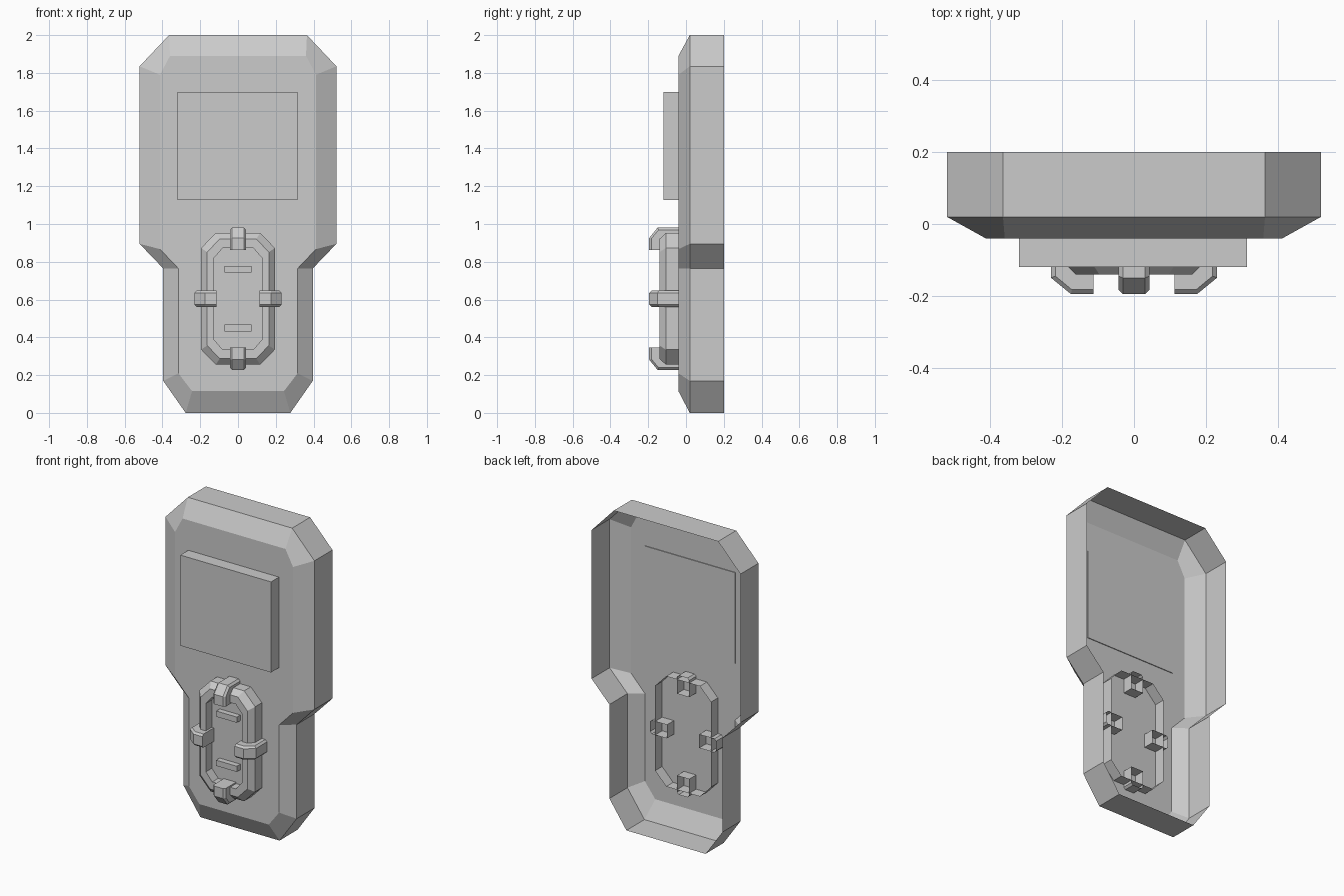
import bpy, bmesh
from math import radians
from mathutils import Matrix, Vector

if "Cube" in bpy.data.objects:
    bpy.data.objects.remove(bpy.data.objects["Cube"])


def loft(name, rings, closed=True, caps=()):
    """Skin equal-length rings of points; cap the rings whose index is in caps."""
    bm = bmesh.new()
    rows = [[bm.verts.new(p) for p in ring] for ring in rings]
    n = len(rows[0])
    for a, b in zip(rows, rows[1:]):
        for i in range(n if closed else n - 1):
            j = (i + 1) % n
            bm.faces.new((a[i], a[j], b[j], b[i]))
    for c in caps:
        bm.faces.new(rows[c])
    bmesh.ops.recalc_face_normals(bm, faces=bm.faces)
    mesh = bpy.data.meshes.new(name)
    bm.to_mesh(mesh)
    bm.free()
    obj = bpy.data.objects.new(name, mesh)
    bpy.context.collection.objects.link(obj)
    return obj


def mirrored(half, y):
    """Close a right-hand (x, z) half outline across x = 0 at depth y."""
    return [(x, y, z) for x, z in half] + [(-x, y, z) for x, z in reversed(half)]


def octagon(hx, hz, cut_x, cut_z, y, zc=0.604):
    half = [(hx - cut_x, hz), (hx, hz - cut_z), (hx, cut_z - hz), (hx - cut_x, -hz)]
    return mirrored([(x, z + zc) for x, z in half], y)


def box(name, x0, x1, y0, y1, z0, z1):
    rect = [(x0, z0), (x1, z0), (x1, z1), (x0, z1)]
    return loft(name, [[(x, y, z) for x, z in rect] for y in (y0, y1)], caps=(0, 1))


# Body: thin shell, open at the back, with a sloped front rim
outer = [(0.365, 2.0), (0.521, 1.835), (0.521, 0.895), (0.396, 0.765), (0.396, 0.17), (0.277, 0)]
inner = [(0.36, 1.89), (0.413, 1.79), (0.413, 0.867), (0.316, 0.765), (0.316, 0.21), (0.243, 0.115)]
loft("body_shell", [mirrored(outer, 0.2), mirrored(outer, 0.02), mirrored(inner, -0.04)], caps=(2,))

# Screen panel, just breaking through the inside of the shell
box("screen", -0.32, 0.315, -0.12, -0.035, 1.127, 1.70)

# Raised octagonal frame around a recessed pad, open at the back
loft("pad_frame", [
    octagon(0.195, 0.349, 0.077, 0.08, 0.03),
    octagon(0.195, 0.349, 0.077, 0.08, -0.107),
    octagon(0.163, 0.317, 0.066, 0.07, -0.14),
    octagon(0.127, 0.268, 0.045, 0.052, -0.14),
    octagon(0.127, 0.268, 0.045, 0.052, -0.08)], caps=(4,))

# Two small bars on the pad
for side, z in (("upper", 0.76), ("lower", 0.449)):
    box(side + "_pad_bar", -0.072, 0.072, -0.115, -0.075, z - 0.018, z + 0.018)


# Four clips hooked over the frame, with softened edges and open backs
def clip(name, angle, reach):
    r0, r1, back, front, b = reach - 0.118, reach, 0.03, -0.195, 0.012
    full = [(r1, back), (r1, -0.15), (r1 - 0.055, front), (r0, front), (r0, back)]
    slim = [(r1 - b, back), (r1 - b, -0.145), (r1 - 0.058, front + b), (r0, front + b), (r0, back)]
    sections = [(-0.043, slim), (-0.031, full), (0.031, full), (0.043, slim)]
    obj = loft(name, [[(r, y, w) for r, y in prof] for w, prof in sections],
               closed=False, caps=(0, 3))
    turn = Matrix.Rotation(radians(angle), 4, 'Y')
    obj.data.transform(Matrix.Translation(Vector((0, 0, 0.604))) @ turn)


for name, angle, reach in (("right_clip", 0, 0.231), ("bottom_clip", 90, 0.377),
                           ("left_clip", 180, 0.231), ("top_clip", 270, 0.377)):
    clip(name, angle, reach)
